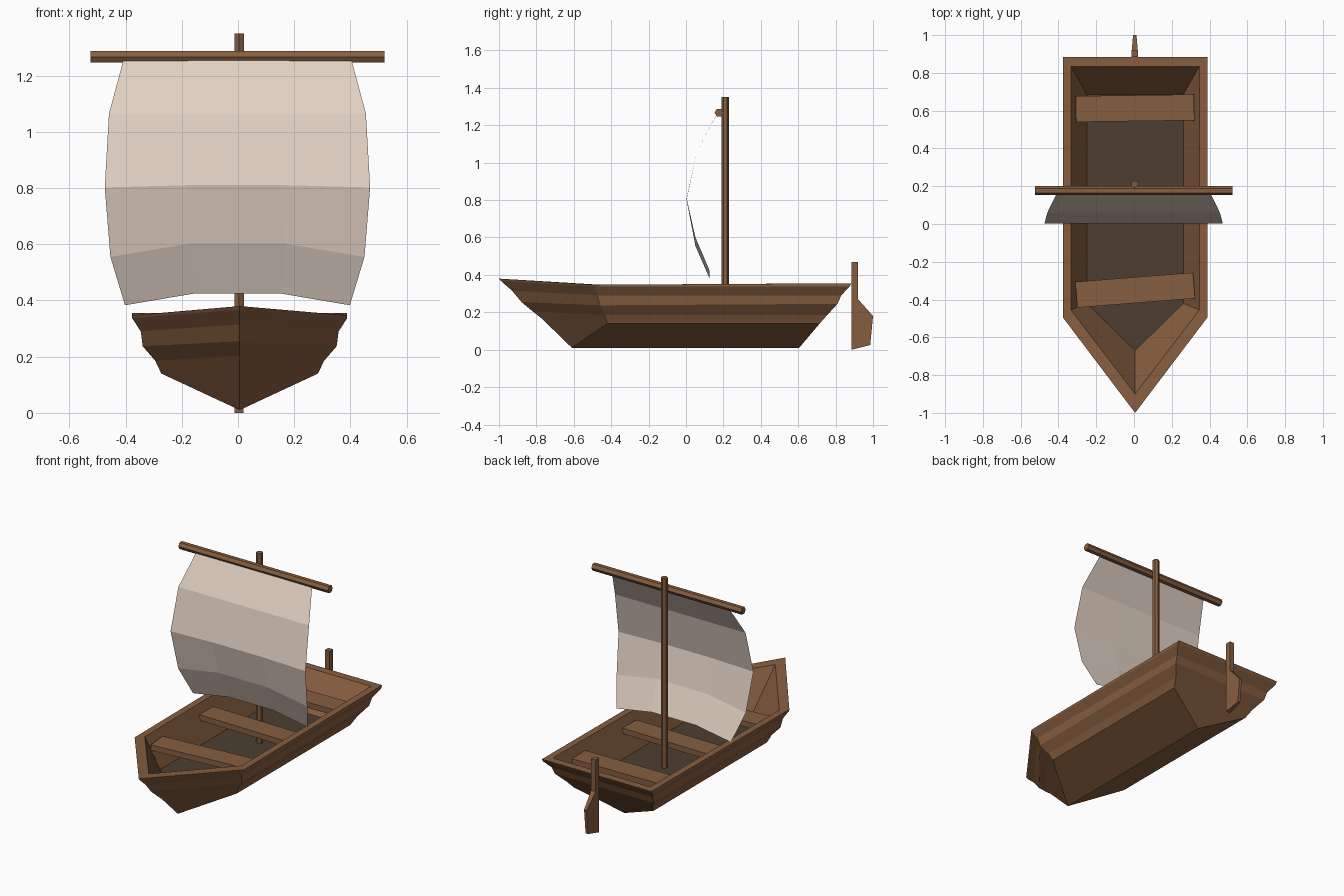
import bpy, bmesh, math
from mathutils import Matrix, Vector

if "Cube" in bpy.data.objects:
    bpy.data.objects.remove(bpy.data.objects["Cube"])


def material(name, color):
    m = bpy.data.materials.new(name)
    m.diffuse_color = (*color, 1)
    m.use_nodes = True
    m.node_tree.nodes["Principled BSDF"].inputs["Base Color"].default_value = m.diffuse_color
    return m


wood = material("brown wood", (0.24, 0.112, 0.050))
planks = material("dark floor planks", (0.075, 0.049, 0.032))
cloth = material("cream cloth", (0.76, 0.64, 0.55))
CX = 0.006  # hull centre line


def finish(bm, name, *mats, normals=True):
    if normals:
        bmesh.ops.recalc_face_normals(bm, faces=bm.faces)
    me = bpy.data.meshes.new(name)
    bm.to_mesh(me)
    bm.free()
    for m in mats:
        me.materials.append(m)
    ob = bpy.data.objects.new(name, me)
    bpy.context.collection.objects.link(ob)
    return ob


# Hull: five-point rings (half width, bow y/z, shoulder y/z, stern y/z),
# from the keel up the outside, over the rim and down to the floor
levels = [
    (0.0, (-.61, .01), (-.61, .01), (.605, .01)),
    (.279, (-.77, .165), (-.42, .14), (.715, .14)),
    (.300, (-.82, .205), (-.435, .185), (.755, .185)),
    (.345, (-.88, .255), (-.46, .237), (.81, .245)),
    (.352, (-.93, .315), (-.475, .29), (.83, .29)),
    (.3825, (-.99, .368), (-.49, .337), (.875, .338)),
    (.3825, (-1.0, .38), (-.495, .347), (.885, .355)),
    (.340, (-.90, .374), (-.455, .347), (.835, .355)),
    (.255, (-.67, .15), (-.42, .15), (.685, .15)),
]
bm = bmesh.new()
rings = []
for half, bow, shoulder, stern in levels:
    pts = [(0, *bow), (half, *shoulder), (half, *stern),
           (-half, *stern), (-half, *shoulder)]
    rings.append([bm.verts.new((CX + x, y, z)) for x, y, z in pts])
for a, b in zip(rings, rings[1:]):
    for i in range(5):
        j = (i + 1) % 5
        bm.faces.new((a[i], a[j], b[j], b[i]))
floor = bm.faces.new(rings[-1])
floor.material_index = 1
bmesh.ops.remove_doubles(bm, verts=bm.verts, dist=1e-5)
finish(bm, "hull", wood, planks)

# Seats: three boards, the front one set askew
for name, y, turn in (("front_seat", -.35, 4.5), ("middle_seat", .115, -1), ("rear_seat", .613, .8)):
    bm = bmesh.new()
    bmesh.ops.create_cube(bm, size=1)
    bmesh.ops.scale(bm, vec=(.625, .137, .035), verts=bm.verts)
    bmesh.ops.rotate(bm, matrix=Matrix.Rotation(math.radians(turn), 3, 'Z'), verts=bm.verts)
    bmesh.ops.translate(bm, vec=(CX, y, .283), verts=bm.verts)
    finish(bm, name, wood)


# Mast and yard: six-sided poles
def pole(name, a, b, r):
    a, b = Vector(a), Vector(b)
    bm = bmesh.new()
    bmesh.ops.create_cone(bm, cap_ends=True, segments=6, radius1=r, radius2=r, depth=(b - a).length)
    rot = Vector((0, 0, 1)).rotation_difference(b - a).to_matrix().to_4x4()
    bmesh.ops.transform(bm, matrix=Matrix.Translation((a + b) / 2) @ rot, verts=bm.verts)
    finish(bm, name, wood)


pole("mast", (.004, .21, .14), (.004, .21, 1.35), .02)
pole("yard", (-.525, .177, 1.267), (.522, .177, 1.267), .024)

# Sail: bellied sheet, rows of (half width, y, centre z, edge z)
bm = bmesh.new()
rows = []
for half, y, zc, ze in ((.405, .165, 1.26, 1.258), (.457, .06, 1.065, 1.065),
                        (.472, .003, .81, .802), (.452, .05, .602, .555),
                        (.40, .125, .425, .383)):
    rows.append([bm.verts.new((-.002 + half * f, y, ze if abs(f) == 1 else zc))
                 for f in (-1, -.38, .38, 1)])
for a, b in zip(rows, rows[1:]):
    for i in range(3):
        bm.faces.new((a[i], b[i], b[i + 1], a[i + 1]))
finish(bm, "sail", cloth, normals=False)

# Rudder: side profile (y, z) extruded across x, blade edge tapered
profile = [(.885, .47), (.92, .47), (.92, .27), (1.0, .18), (.985, .025), (.885, 0)]
bm = bmesh.new()
sides = []
for s in (-1, 1):
    sides.append([bm.verts.new((.004 + s * (.009 if y > .95 else .016), y, z)) for y, z in profile])
    bm.faces.new(sides[-1])
for i in range(len(profile)):
    j = (i + 1) % len(profile)
    bm.faces.new((sides[0][i], sides[0][j], sides[1][j], sides[1][i]))
finish(bm, "rudder", wood)
